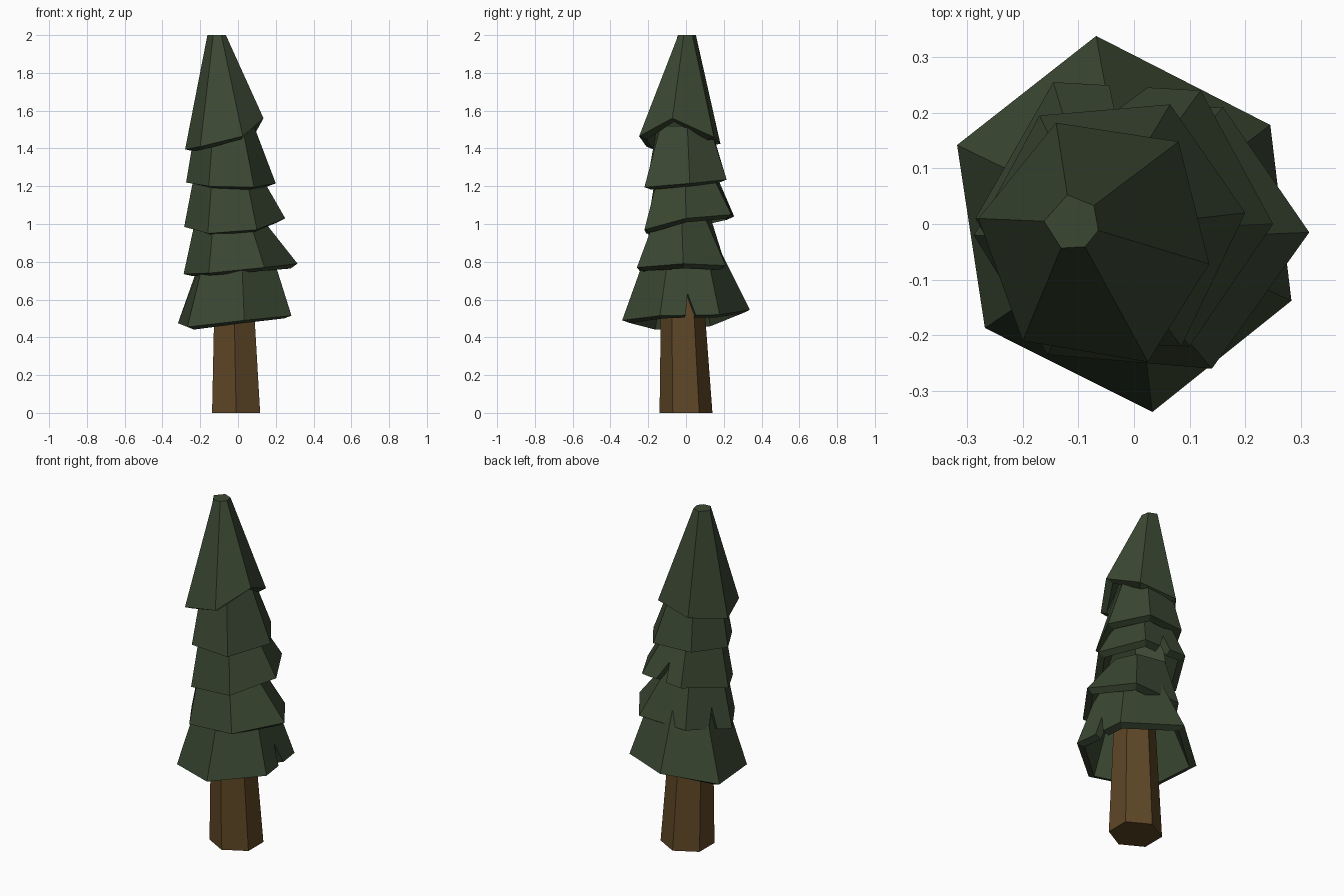
import bpy
import math
from mathutils import Vector

if "Cube" in bpy.data.objects:
    bpy.data.objects.remove(bpy.data.objects["Cube"])


def material(name, colour):
    mat = bpy.data.materials.new(name)
    mat.diffuse_color = (*colour, 1)
    mat.use_nodes = True
    mat.node_tree.nodes["Principled BSDF"].inputs["Base Color"].default_value = mat.diffuse_color
    return mat


GREEN = material("needle_green", (0.043, 0.064, 0.032))
BROWN = material("bark_brown", (0.112, 0.061, 0.019))


def make_object(name, verts, faces, mat):
    mesh = bpy.data.meshes.new(name)
    mesh.from_pydata(verts, [], faces)
    mesh.materials.append(mat)
    obj = bpy.data.objects.new(name, mesh)
    bpy.context.collection.objects.link(obj)
    return obj


def foliage_tier(name, bottom, centre, radius, notch=None):
    """Six-sided hollow skirt; notch = (side index, start, tip, end, depth)."""
    low = [Vector(p) for p in bottom]
    mid = Vector(centre)
    high = []
    for p in low:
        d = Vector((p.x - mid.x, p.y - mid.y, 0)).normalized()
        high.append(mid + d * radius)
    verts, faces = low + high, [tuple(range(6, 12))]
    for i in range(6):
        j = (i + 1) % 6
        cut = []
        if notch and notch[0] == i:
            for t, depth in ((notch[1], 0), (notch[2], notch[4]), (notch[3], 0)):
                edge = low[i].lerp(low[j], t)
                cut.append(len(verts))
                verts.append(edge.lerp(high[i].lerp(high[j], t), depth))
        faces.append((i, *cut, j, j + 6, i + 6))
    obj = make_object(name, verts, faces, GREEN)
    # thickness gives the visible rim and hollow underside
    mod = obj.modifiers.new("thickness", 'SOLIDIFY')
    mod.thickness = 0.045
    mod.offset = -1


# Trunk: tapered hexagonal post
trunk = []
for z, r, cx, cy in ((0, 0.14, -0.01, 0), (0.8, 0.105, -0.025, -0.025)):
    for k in range(6):
        a = math.radians(30 + 60 * k)
        trunk.append((cx + r * 1.05 * math.cos(a), cy + r * math.sin(a), z))
sides = [(i, (i + 1) % 6, (i + 1) % 6 + 6, i + 6) for i in range(6)]
make_object("trunk", trunk, sides + [(5, 4, 3, 2, 1, 0), (6, 7, 8, 9, 10, 11)], BROWN)

# Foliage tiers, lowest first, corners counter-clockwise from the right
foliage_tier("foliage_bottom",
             [(0.283, -0.138, 0.515), (0.245, 0.178, 0.52), (-0.068, 0.338, 0.545),
              (-0.318, 0.142, 0.475), (-0.268, -0.187, 0.455), (0.033, -0.338, 0.49)],
             (-0.005, -0.01, 0.85), 0.2, (0, 0.43, 0.47, 0.6, 0.35))
foliage_tier("foliage_lower",
             [(0.315, -0.015, 0.79), (0.16, 0.21, 0.78), (-0.14, 0.205, 0.77),
              (-0.288, -0.02, 0.735), (-0.155, -0.235, 0.74), (0.14, -0.26, 0.77)],
             (-0.055, -0.03, 1.05), 0.165, (2, 0.5, 0.6, 0.68, 0.4))
foliage_tier("foliage_middle",
             [(0.25, 0.0, 1.03), (0.12, 0.24, 1.05), (-0.145, 0.255, 1.04),
              (-0.285, 0.01, 0.985), (-0.16, -0.21, 0.95), (0.1, -0.22, 0.97)],
             (-0.065, -0.01, 1.3), 0.16, (1, 0.36, 0.55, 0.62, 0.4))
foliage_tier("foliage_upper",
             [(0.2, 0.02, 1.215), (0.065, 0.215, 1.235), (-0.17, 0.195, 1.235),
              (-0.275, 0.0, 1.22), (-0.155, -0.21, 1.2), (0.085, -0.22, 1.195)],
             (-0.07, -0.01, 1.52), 0.155)
foliage_tier("foliage_tip",
             [(0.135, -0.072, 1.56), (0.08, 0.148, 1.46), (-0.14, 0.182, 1.425),
              (-0.28, 0.01, 1.395), (-0.2, -0.21, 1.41), (0.025, -0.248, 1.465)],
             (-0.112, 0.003, 2.0), 0.05)
